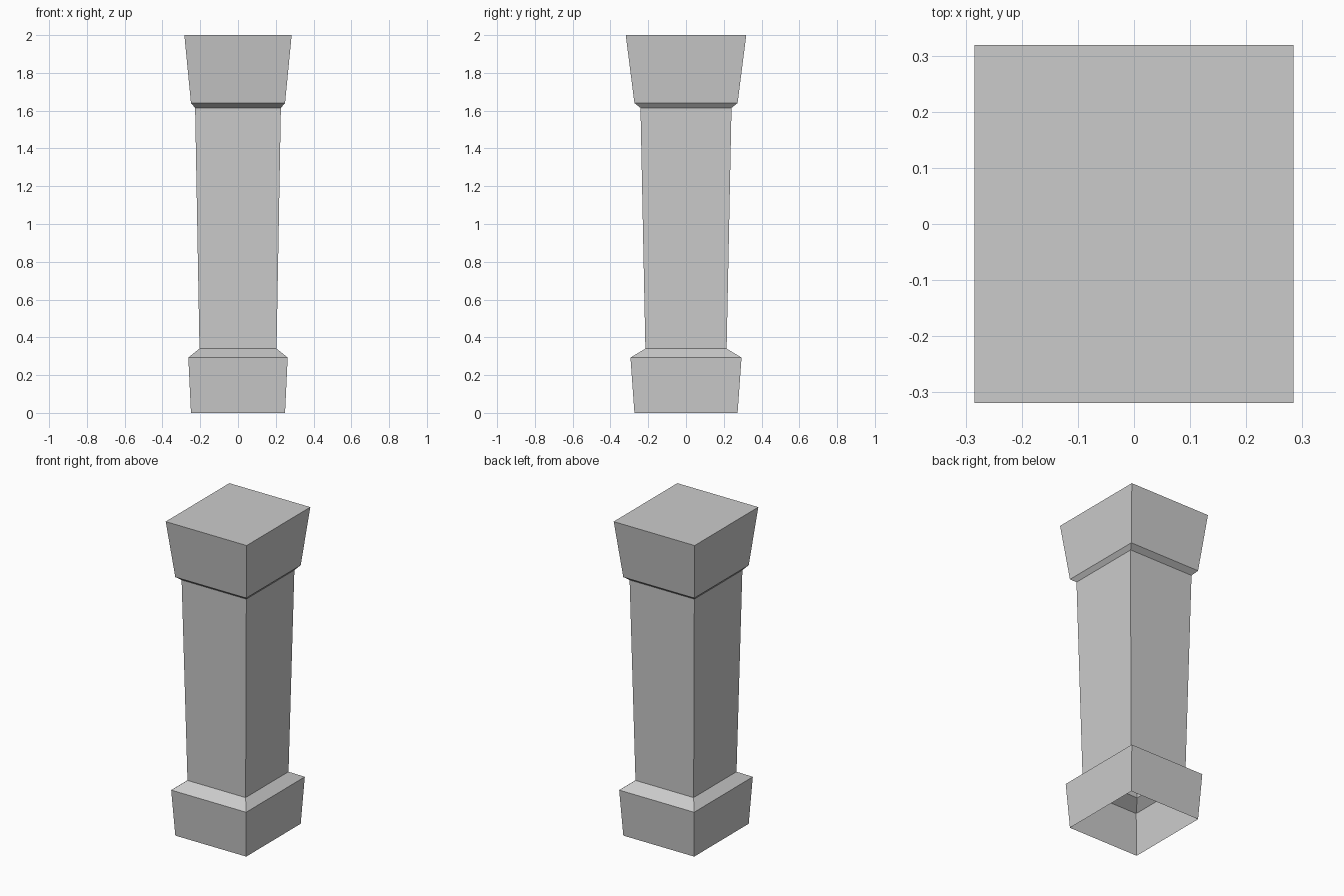
import bpy
import bmesh

cube = bpy.data.objects.get("Cube")
if cube:
    bpy.data.objects.remove(cube, do_unlink=True)

stone = bpy.data.materials.new("grey stone")
stone.use_nodes = True
GREY = (0.6, 0.6, 0.6, 1.0)
stone.diffuse_color = GREY
stone.node_tree.nodes["Principled BSDF"].inputs["Base Color"].default_value = GREY

# Section levels, bottom to top: half width, half depth, height
FOOT = (0.249, 0.273, 0.0)
FOOT_RIM = (0.263, 0.294, 0.293)
SHAFT_LOW = (0.204, 0.215, 0.34)
SHAFT_HIGH = (0.227, 0.241, 1.615)
CAP_LOW = (0.249, 0.273, 1.64)
CAP_TOP = (0.284, 0.319, 2.0)


def rectangular_loft(name, sections, closed_top=False):
    """Flat-sided shell through stacked rectangles, open underneath."""
    bm = bmesh.new()
    rings = []
    for w, d, z in sections:
        corners = ((-1, -1), (1, -1), (1, 1), (-1, 1))
        rings.append([bm.verts.new((sx * w, sy * d, z)) for sx, sy in corners])
    for low, high in zip(rings, rings[1:]):
        for i in range(4):
            j = (i + 1) % 4
            bm.faces.new((low[i], low[j], high[j], high[i]))
    if closed_top:
        bm.faces.new(rings[-1])
    mesh = bpy.data.meshes.new(name)
    bm.to_mesh(mesh)
    bm.free()
    mesh.materials.append(stone)
    obj = bpy.data.objects.new(name, mesh)
    bpy.context.collection.objects.link(obj)
    return obj


# Hollow plinth with sloped shoulder, flaring shaft, closed capital
rectangular_loft("plinth", (FOOT, FOOT_RIM, SHAFT_LOW))
rectangular_loft("shaft", (SHAFT_LOW, SHAFT_HIGH))
rectangular_loft("capital", (SHAFT_HIGH, CAP_LOW, CAP_TOP), closed_top=True)
